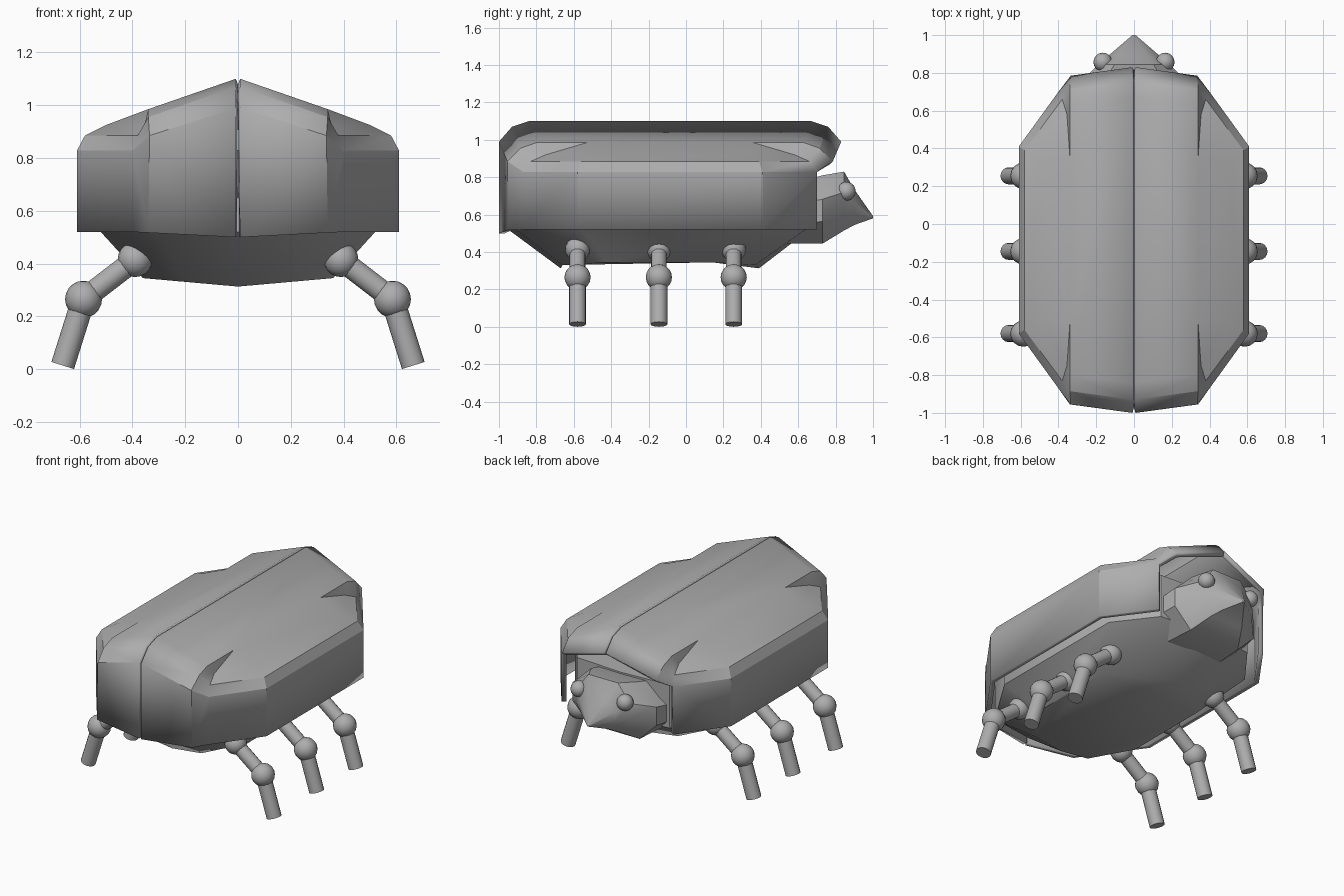
import bpy, bmesh, math
from mathutils import Vector

if "Cube" in bpy.data.objects:
    bpy.data.objects.remove(bpy.data.objects["Cube"])

grey = bpy.data.materials.new("grey")
grey.diffuse_color = (0.42, 0.42, 0.42, 1)
grey.use_nodes = True
grey.node_tree.nodes["Principled BSDF"].inputs["Base Color"].default_value = grey.diffuse_color


def finish(ob, angle=30):
    ob.data.materials.clear()
    ob.data.materials.append(grey)
    bpy.ops.object.select_all(action='DESELECT')
    ob.select_set(True)
    bpy.context.view_layer.objects.active = ob
    bpy.ops.object.shade_smooth_by_angle(angle=math.radians(angle))
    return ob


def mesh_object(name, verts, faces, angle=30):
    me = bpy.data.meshes.new(name)
    me.from_pydata(verts, [], faces)
    bm = bmesh.new()
    bm.from_mesh(me)
    bmesh.ops.remove_doubles(bm, verts=bm.verts, dist=1e-5)
    bmesh.ops.recalc_face_normals(bm, faces=bm.faces)
    bm.to_mesh(me)
    bm.free()
    ob = bpy.data.objects.new(name, me)
    bpy.context.collection.objects.link(ob)
    return finish(ob, angle)


def loft(name, rings, angle):
    """Closed skin through rings of equal length, capped at both ends."""
    n = len(rings[0])
    verts = [p for r in rings for p in r]
    faces = [(k * n + i, k * n + (i + 1) % n, (k + 1) * n + (i + 1) % n, (k + 1) * n + i)
             for k in range(len(rings) - 1) for i in range(n)]
    faces += [tuple(range(n)), tuple(range((len(rings) - 1) * n, len(rings) * n))]
    return mesh_object(name, verts, faces, angle)


def ball(name, loc, r):
    bpy.ops.mesh.primitive_uv_sphere_add(segments=16, ring_count=10, radius=r, location=loc)
    bpy.context.object.name = name
    return finish(bpy.context.object)


def rod(name, a, b, r):
    a, b = Vector(a), Vector(b)
    bpy.ops.mesh.primitive_cylinder_add(vertices=16, radius=r, depth=(b - a).length, location=(a + b) / 2)
    ob = bpy.context.object
    ob.name = name
    ob.rotation_euler = (b - a).to_track_quat('Z', 'Y').to_euler()
    return finish(ob)


# Wing case: each column runs from the lower rim up to the roof
tail = [
    [(.008, -1.0, .50), (.008, -1.0, .99), (.008, -.93, 1.07), (.008, -.84, 1.1)],
    [(.34, -.955, .517), (.335, -.955, .885), (.34, -.885, .955), (.34, -.80, .985)],
    [(.40, -.87, .52), (.40, -.87, .828), (.38, -.83, .885), (.355, -.75, .92)],
    [(.61, -.58, .52), (.61, -.58, .828), (.58, -.56, .885), (.50, -.50, .925)],
]
MID = -.085


def flip(p):
    return (p[0], 2 * MID - p[1], p[2])


columns = tail + [[flip(p) for p in c] for c in reversed(tail)]
crease = (.34, -.53, .985)


def wing_case(name, side):
    v = [p for c in columns for p in c] + [crease, flip(crease)]
    f = []
    for i in range(7):
        for k in range(3):
            if k == 0 and i > 4:      # open above the head
                continue
            a = i * 4 + k
            f.append((a, a + 4, a + 5, a + 1))
    # Roof panels, with a flattened shoulder at each corner
    f += [(3, 7, 32, 33, 27, 31), (32, 15, 19, 33),
          (7, 11, 32), (11, 15, 32), (27, 23, 33), (23, 19, 33)]
    ob = mesh_object(name, [(side * x, y, z) for x, y, z in v], f, 20)
    # Make the open sheet face outwards
    bm = bmesh.new()
    bm.from_mesh(ob.data)
    top = max(bm.faces, key=lambda q: q.calc_center_median().z)
    top.normal_update()
    if top.normal.z < 0:
        bmesh.ops.reverse_faces(bm, faces=bm.faces)
    bm.to_mesh(ob.data)
    bm.free()
    m = ob.modifiers.new("thickness", 'SOLIDIFY')
    m.thickness, m.offset = .03, -1


wing_case("wing_case_right", 1)
wing_case("wing_case_left", -1)


# Body: octagonal tub with a shallow keel
def outline(half, z, keel=0):
    pts = half + [(-x, y) for x, y in reversed(half[1:-1])]
    return [(x, y, z - keel * (1 - abs(x) / .36)) for x, y in pts]


belly = [(0, -.67), (.2, -.66), (.36, -.42), (.36, .14), (.2, .37), (0, .39)]
waist = [(0, -.95), (.3, -.91), (.52, -.56), (.52, .39), (.33, .64), (0, .66)]
loft("body", [outline(belly, .345, .032), outline(waist, .52), outline(waist, .8)], 40)


# Head: sections running forward to a blunt point
def section(y, w, low, high):
    m = (low + high) / 2
    h = (high - low) / 2
    prof = [(.6, -1), (1, -.35), (1, .3), (.55, 1)]
    half = [(w * a, y, m + h * b) for a, b in prof]
    return half + [(-x, yy, z) for x, yy, z in reversed(half)]


loft("head", [section(.48, .33, .445, .74), section(.73, .30, .445, .81),
              section(.845, .19, .515, .83), section(.90, .125, .545, .735),
              section(1.0, .008, .58, .592)], 35)

for side, tag in ((1, "right"), (-1, "left")):
    ball("eye_" + tag, (side * .165, .857, .725), .05)
    # Legs
    for i, y in enumerate((-.58, -.145, .255)):
        hip, knee, foot = (side * .39, y, .415), (side * .585, y, .265), (side * .664, y, .014)
        n = f"{tag}_{i + 1}"
        ball("hip_" + n, hip, .066)
        ball("knee_" + n, knee, .07)
        rod("upper_leg_" + n, hip, knee, .042)
        rod("lower_leg_" + n, knee, foot, .045)
